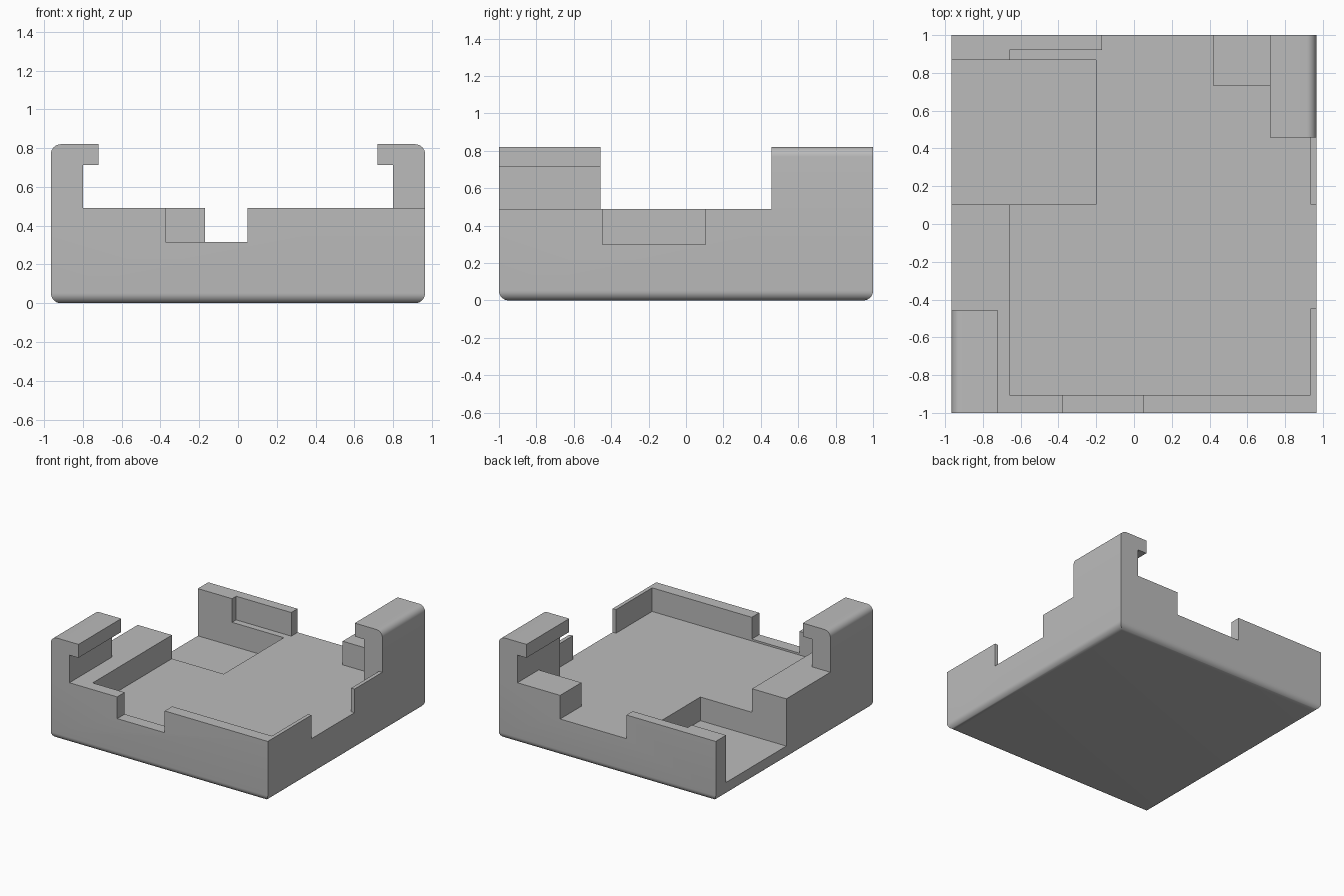
import bpy, bmesh, math
from mathutils import Vector

cube = bpy.data.objects.get("Cube")
if cube:
    bpy.data.objects.remove(cube, do_unlink=True)

HALF_X, HALF_Y = 0.965, 1.0
RIM, FLOOR, TOP = 0.49, 0.30, 0.82
RADIUS = 0.052

grey = bpy.data.materials.new("plain grey")
grey.use_nodes = True
colour = (0.5, 0.5, 0.5, 1)
grey.diffuse_color = colour
grey.node_tree.nodes["Principled BSDF"].inputs["Base Color"].default_value = colour


def prism(name, points, direction, round_edge=None):
    """Extrude a closed outline; optionally round the edges picked by a rule."""
    bm = bmesh.new()
    face = bm.faces.new([bm.verts.new(p) for p in points])
    result = bmesh.ops.extrude_face_region(bm, geom=[face])
    verts = [v for v in result["geom"] if isinstance(v, bmesh.types.BMVert)]
    bmesh.ops.translate(bm, verts=verts, vec=Vector(direction))
    bmesh.ops.recalc_face_normals(bm, faces=bm.faces)
    if round_edge:
        edges = [e for e in bm.edges if all(round_edge(v.co) for v in e.verts)]
        bmesh.ops.bevel(bm, geom=edges, offset=RADIUS, segments=8,
                        profile=0.5, affect='EDGES')
    mesh = bpy.data.meshes.new(name)
    bm.to_mesh(mesh)
    bm.free()
    mesh.materials.append(grey)
    obj = bpy.data.objects.new(name, mesh)
    bpy.context.collection.objects.link(obj)
    return obj


def box(name, x0, x1, y0, y1, z0, z1, round_edge=None):
    outline = [(x0, y0, z0), (x1, y0, z0), (x1, y1, z0), (x0, y1, z0)]
    return prism(name, outline, (0, 0, z1 - z0), round_edge)


def activate(obj):
    bpy.ops.object.select_all(action='DESELECT')
    obj.select_set(True)
    bpy.context.view_layer.objects.active = obj


def cut(target, cutter):
    cutter.hide_render = True
    mod = target.modifiers.new("cut", 'BOOLEAN')
    mod.operation = 'DIFFERENCE'
    mod.solver = 'EXACT'
    mod.object = cutter
    activate(target)
    bpy.ops.object.modifier_apply(modifier=mod.name)
    bpy.data.objects.remove(cutter, do_unlink=True)


# Tray block with rounded bottom edges
tray = box("tray", -HALF_X, HALF_X, -HALF_Y, HALF_Y, 0, RIM,
           lambda co: co.z < 0.001)

# Main recess, open through the side and back walls
recess = [(-0.66, -0.905), (0.935, -0.905), (0.935, -0.447), (1.2, -0.447),
          (1.2, 0.103), (0.935, 0.103), (0.935, 0.457), (0.80, 0.457),
          (0.80, 0.73), (0.42, 0.73), (0.42, 1.2), (-0.17, 1.2),
          (-0.17, 0.92), (-0.66, 0.92)]
cut(tray, prism("recess_cutter", [(x, y, FLOOR) for x, y in recess], (0, 0, 1)))

# Deep pocket opening on the side, and the shallow front notch
cut(tray, box("pocket_cutter", -1.2, -0.20, 0.103, 0.868, 0.11, 1))
cut(tray, box("notch_cutter", -0.375, 0.048, -1.2, -0.8, 0.315, 1))

# Two overhanging corner clips, the second turned half a circle
profile = [(-HALF_X, RIM), (-0.80, RIM), (-0.80, 0.712), (-0.72, 0.712),
           (-0.72, TOP), (-HALF_X, TOP)]
clips = []
for name, sign in (("front_clip", 1), ("back_clip", -1)):
    clips.append(prism(
        name, [(sign * x, -sign * HALF_Y, z) for x, z in profile],
        (0, sign * 0.543, 0),
        lambda co: abs(co.x) > 0.96 and co.z > TOP - 0.001))

for obj in [tray] + clips:
    activate(obj)
    bpy.ops.object.shade_smooth_by_angle(angle=math.radians(30))
